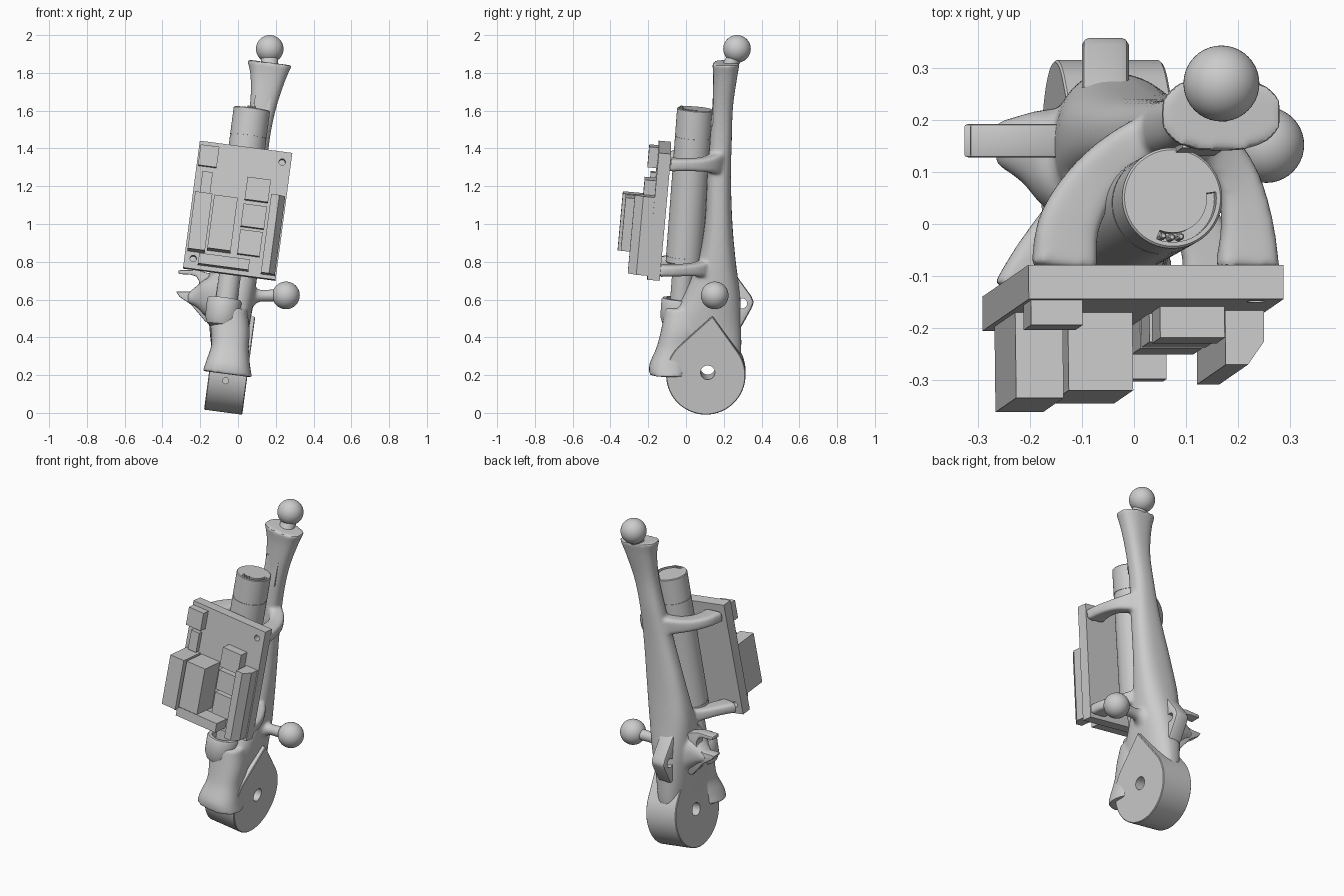
import bpy, bmesh
from math import sin, cos, pi, radians, copysign
from mathutils import Vector, Matrix

if "Cube" in bpy.data.objects:
    bpy.data.objects.remove(bpy.data.objects["Cube"])

# tilted frame shared by the motor, board and hub
U = Vector((0.991, 0, -0.131)).normalized()
V = Vector((0.131, 0.09, 0.987))
V = (V - U * V.dot(U)).normalized()
B = V.cross(U)


def frame(p, x=U, y=B, z=V):
    m = Matrix((x, y, z)).transposed().to_4x4()
    m.translation = p
    return m


def shade(ob, angle=35):
    ob.data.shade_smooth()
    ob.data.set_sharp_from_angle(angle=radians(angle))
    return ob


def finish(name, bm, angle=35):
    bmesh.ops.recalc_face_normals(bm, faces=bm.faces)
    me = bpy.data.meshes.new(name)
    bm.to_mesh(me)
    bm.free()
    ob = bpy.data.objects.new(name, me)
    bpy.context.collection.objects.link(ob)
    return shade(ob, angle)


def apply_mods(ob):
    bpy.context.view_layer.update()
    dg = bpy.context.evaluated_depsgraph_get()
    me = bpy.data.meshes.new_from_object(ob.evaluated_get(dg))
    ob.modifiers.clear()
    ob.data = me
    return shade(ob)


def cut(ob, cutter):
    m = ob.modifiers.new("cut", 'BOOLEAN')
    m.operation, m.object, m.solver = 'DIFFERENCE', cutter, 'EXACT'
    apply_mods(ob)
    bpy.data.objects.remove(cutter)


def bevel(ob, w, seg=2):
    m = ob.modifiers.new("bevel", 'BEVEL')
    m.width, m.segments, m.angle_limit = w, seg, radians(40)
    return apply_mods(ob)


def skin(bm, rings):
    vs = [[bm.verts.new(p) for p in r] for r in rings]
    for a, b in zip(vs, vs[1:]):
        for i in range(len(a)):
            j = (i + 1) % len(a)
            bm.faces.new((a[i], a[j], b[j], b[i]))
    bm.faces.new(vs[0])
    bm.faces.new(vs[-1])


def loft(bm, secs, ax=None, ay=None, up=None, power=2.5, n=28, sub=5):
    """Sections (x, y, z, half_a, half_b), smoothly interpolated."""
    s = [Vector(q) for q in secs]
    s = [s[0] * 2 - s[1]] + s + [s[-1] * 2 - s[-2]]
    path = []
    for i in range(1, len(s) - 2):
        p0, p1, p2, p3 = s[i - 1:i + 3]
        for k in range(sub + (i == len(s) - 3)):
            t = k / sub
            path.append(0.5 * (2 * p1 + (p2 - p0) * t + (2 * p0 - 5 * p1 + 4 * p2 - p3) * t * t
                               + (3 * p1 - p0 - 3 * p2 + p3) * t ** 3))
    rings = []
    for i, q in enumerate(path):
        a, b = ax, ay
        if up is not None:
            tan = (path[min(i + 1, len(path) - 1)] - path[max(i - 1, 0)]).to_3d()
            a, b = tan.cross(up).normalized(), up
        f = lambda w: copysign(abs(w) ** (2 / power), w)
        rings.append([q.to_3d() + a * q[3] * f(cos(2 * pi * k / n)) + b * q[4] * f(sin(2 * pi * k / n))
                      for k in range(n)])
    skin(bm, rings)


def lathe(name, prof, m, n=48):
    bm = bmesh.new()
    skin(bm, [[m @ Vector((r * cos(2 * pi * k / n), r * sin(2 * pi * k / n), z)) for k in range(n)]
              for r, z in prof])
    return finish(name, bm)


def prism(name, pts, m, h):
    """Profile in local y,z extruded to +-h along local x."""
    bm = bmesh.new()
    skin(bm, [[m @ Vector((x, y, z)) for y, z in pts] for x in (-h, h)])
    return finish(name, bm)


def rod(p, axis, r, l):
    q = axis.to_track_quat('Z', 'Y').to_matrix().to_4x4()
    q.translation = p
    return lathe("cutter", [(r, -l), (r, l)], q, 24)


def ball(name, p, r):
    bm = bmesh.new()
    bmesh.ops.create_uvsphere(bm, u_segments=40, v_segments=24, radius=r, matrix=Matrix.Translation(p))
    return finish(name, bm)


X, Y, Z = Vector((1, 0, 0)), Vector((0, 1, 0)), Vector((0, 0, 1))

# organic arm: spine, skirt, side arms and brackets fused together
bm = bmesh.new()
loft(bm, [(.167, .212, 1.855, .12, .073), (.158, .207, 1.77, .093, .063), (.132, .194, 1.62, .07, .055),
          (.098, .185, 1.45, .07, .058), (.062, .175, 1.25, .088, .063), (.015, .172, 1.0, .115, .074),
          (-.018, .162, .8, .128, .102), (-.035, .135, .62, .122, .152), (-.047, .095, .47, .108, .197),
          (-.052, .095, .33, .09, .198), (-.058, .1, .25, .08, .18)], U, Y)
loft(bm, [(-.05, -.01, .56, .1, .1), (-.042, -.03, .45, .105, .1), (-.042, -.055, .35, .1, .1),
          (-.052, -.085, .26, .118, .108), (-.056, -.09, .205, .132, .105)], U, Y)
loft(bm, [(-.02, .14, .6, .11, .11), (.06, .147, .615, .075, .075), (.11, .15, .62, .034, .034),
          (.2, .152, .622, .034, .034)], Y, Z, power=2)
loft(bm, [(-.265, .155, .607, .04, .027), (-.215, .145, .615, .065, .06), (-.17, .125, .61, .095, .1),
          (-.06, .09, .58, .14, .17)], Y, Z)
# upper and lower bracket arms (right and left)
for path in ([(-.135, -.085, 1.355, .063, .034), (-.125, 0, 1.355, .058, .032), (-.075, .085, 1.35, .05, .036),
              (0, .15, 1.35, .045, .05), (.09, .185, 1.34, .045, .075)],
             [(.218, -.085, 1.315, .062, .034), (.217, 0, 1.315, .05, .032), (.2, .08, 1.315, .042, .036),
              (.16, .14, 1.32, .042, .05), (.1, .18, 1.33, .045, .075)],
             [(-.215, -.14, .8, .06, .032), (-.175, -.065, .8, .055, .03), (-.115, .03, .79, .045, .035),
              (-.03, .12, .78, .045, .06)],
             [(.147, -.14, .755, .06, .032), (.142, -.06, .755, .05, .03), (.1, .05, .76, .042, .035),
              (.02, .14, .77, .045, .06)]):
    loft(bm, path, up=V, power=5)
arm = finish("arm_body", bm)
rm = arm.modifiers.new("fuse", 'REMESH')
rm.mode, rm.voxel_size = 'VOXEL', 0.008
sm = arm.modifiers.new("smooth", 'SMOOTH')
sm.factor, sm.iterations = 0.5, 12
apply_mods(arm)

# panel on the neck
prism("neck_panel", [(-.02, -.09), (.03, -.09), (.03, .08), (-.02, .08)], frame(Vector((.124, .159, 1.61))), .042)

# flat-sided hub with teardrop outline and bores
W = U.cross(Y)
hub_m = frame(Vector((-.051, .105, .212)), U, Y, W)
arc = [radians(132 + 263 * k / 56) for k in range(57)]
hub = prism("elbow_hub", [(.21 * cos(a), .21 * sin(a)) for a in arc] + [(.035, .315)], hub_m, .102)
bevel(hub, .004, 1)
cut(hub, rod(hub_m @ Vector((0, .01, .015)), U, .038, .3))
cut(arm, rod(hub_m @ Vector((0, .01, .015)), U, .038, .3))
cut(hub, rod(Vector((-.065, -.1, .17)), Y, .016, .05))

# rear lug
lug = prism("rear_lug", [(.16, .76), (.265, .73), (.345, .62), (.36, .585), (.345, .55), (.29, .45), (.16, .42)],
            frame(Vector((-.055, 0, 0)), X, Y, Z), .045)
bevel(lug, .014)
cut(lug, rod(Vector((-.055, .297, .58)), X, .027, .2))

# clip jaw opening to the left
clip = prism("side_clip", [(-.315, .755), (-.22, .757), (-.12, .73), (-.1, .52), (-.17, .48), (-.25, .575),
                           (-.31, .615), (-.328, .642), (-.26, .642), (-.225, .65), (-.207, .672), (-.205, .695),
                           (-.22, .722), (-.25, .732), (-.315, .735)],
             frame(Vector((0, .16, 0)), -Y, X, Z), .032)
bevel(clip, .005)

# ball joints
ball("top_ball", (.168, .27, 1.927), .073)
ball("side_ball", (.254, .152, .622), .073)
bm = bmesh.new()
loft(bm, [(.167, .222, 1.82, .045, .045), (.168, .262, 1.89, .045, .045)], X, Y, power=2)
finish("top_ball_neck", bm)

# motor with seam grooves and a curved terminal slot
mv = Vector((.131, .074, .987)).normalized()
mx = Vector((.991, 0, -.1315)).normalized()
mm = frame(Vector((.074, .05, 1.61)), mx, mv.cross(mx), mv)
g = .003
prof = [(.09, -.83), (.097, -.822)]
for z in (-.79, -.15):
    prof += [(.097, z - g), (.094, z - g), (.094, z + g), (.097, z + g)]
motor = lathe("motor", prof + [(.097, -.004), (.093, 0)], mm, 64)
bm = bmesh.new()
ring = lambda r, t: (r * cos(radians(t)), r * sin(radians(t)))
slot = [ring(.085, t) for t in range(-112, 9, 8)] + [ring(.067, t) for t in range(8, -113, -8)]
skin(bm, [[mm @ Vector((x, y, z)) for x, y in slot] for z in (-.03, .03)])
cut(motor, finish("cutter", bm))
for t in (-105, -92, -79):
    lathe("terminal_pin", [(.007, -.04), (.007, .004), (.004, .01)], mm @ Matrix.Translation((*ring(.076, t), 0)), 8)

# lead screw and cup
lathe("motor_shaft", [(.058, -1.12), (.058, -.82)], mm)
lathe("shaft_cup", [(.05, -.1), (.075, -.085), (.09, -.05), (.092, .045), (.086, .055), (.066, .055), (.062, -.04)],
      frame(Vector((-.078, -.042, .55))))

# circuit board with corner holes and components
bp = frame(Vector((-.002, -.142, 1.07)))


def board_box(name, x, z, sx, sz, d, y0=-.033):
    a, b = z - sz / 2, z + sz / 2
    return prism(name, [(y0, a), (y0 - d, a), (y0 - d, b), (y0, b)], bp @ Matrix.Translation((x, 0, 0)), sx / 2)


board = board_box("circuit_board", 0, 0, .494, .68, .066, .033)
for s in (1, -1):
    cut(board, rod(bp @ Vector((.2 * s, 0, .285 * s)), B, .017, .1))
for name, x, z, sx, sz, d in [
        ("corner_socket", -.19, .262, .1, .11, .048), ("small_connector", -.184, .12, .055, .12, .028),
        ("tall_capacitor_block", -.19, -.097, .092, .305, .165), ("wide_relay_block", -.071, -.09, .125, .285, .15),
        ("upper_chip", .091, .118, .125, .12, .06), ("middle_chip", .089, -.025, .125, .12, .055),
        ("lower_chip", .087, -.168, .12, .13, .055), ("bottom_connector", -.037, -.288, .27, .056, .1)]:
    board_box(name, x, z, sx, sz, d)

# chamfered side header
y0 = -.033
bm = bmesh.new()
outline = [(.165, y0), (.165, y0 - .105), (.208, y0 - .105), (.24, y0 - .06), (.24, y0)]
skin(bm, [[bp @ Vector((x, y, z)) for x, y in outline] for z in (-.32, .1)])
finish("side_header", bm)
